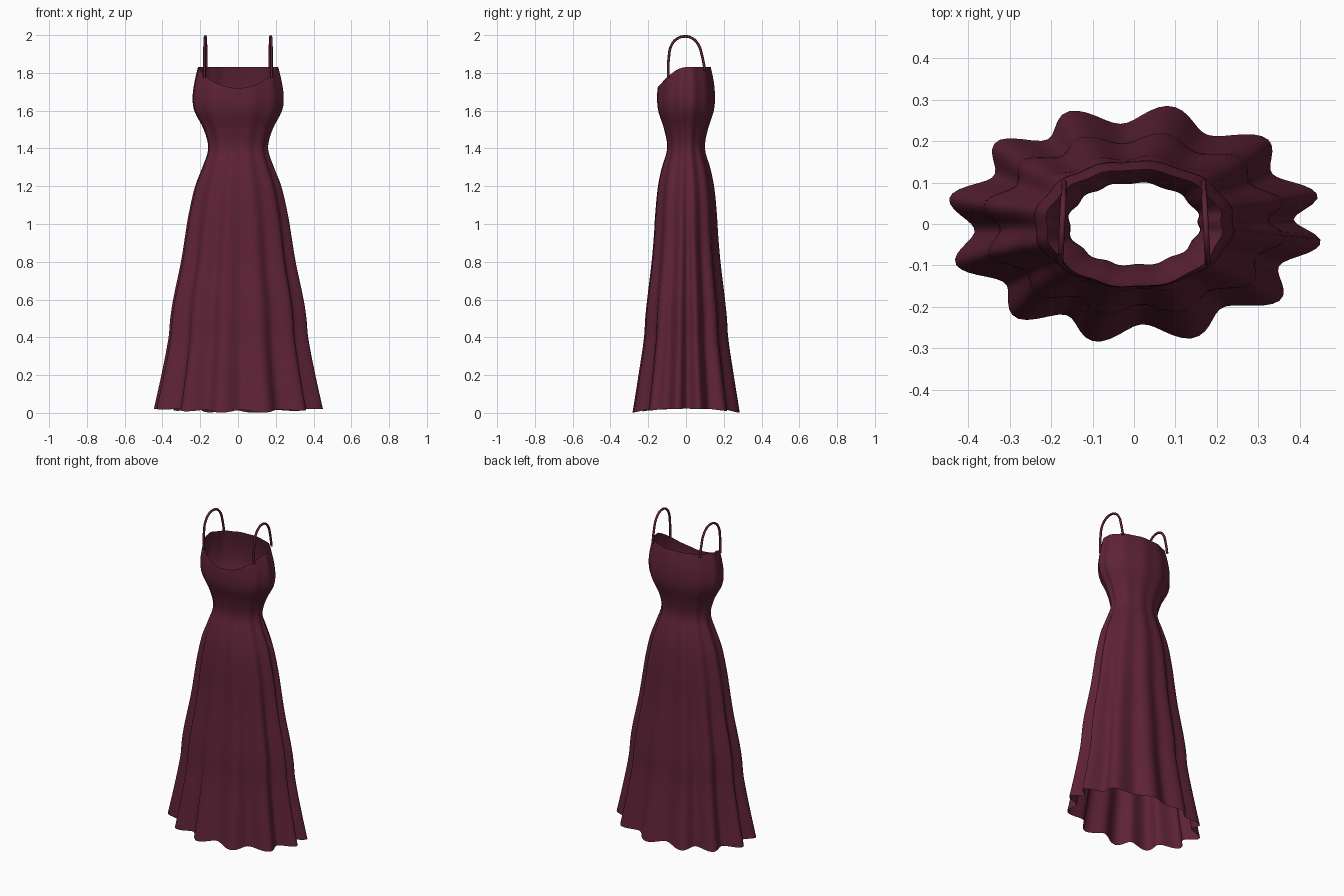
import bpy, bmesh, math
from mathutils import Vector

cube = bpy.data.objects.get("Cube")
if cube:
    bpy.data.objects.remove(cube, do_unlink=True)

wine = bpy.data.materials.new("wine fabric")
wine.use_nodes = True
COLOUR = (0.11, 0.016, 0.037, 1)
wine.diffuse_color = COLOUR
wine.node_tree.nodes["Principled BSDF"].inputs["Base Color"].default_value = COLOUR

# Silhouette: height, half width, half depth, fold strength
PROFILE = [
    (0.0, 0.425, 0.267, 0.085), (0.2, 0.385, 0.238, 0.08),
    (0.4, 0.352, 0.212, 0.07), (0.5, 0.345, 0.207, 0.065),
    (0.6, 0.332, 0.198, 0.06), (0.8, 0.293, 0.176, 0.055),
    (0.95, 0.272, 0.165, 0.045), (1.05, 0.257, 0.16, 0.04),
    (1.2, 0.224, 0.146, 0.035), (1.3, 0.187, 0.126, 0.03),
    (1.4, 0.157, 0.099, 0.025), (1.5, 0.181, 0.115, 0.02),
    (1.6, 0.232, 0.147, 0.015), (1.67, 0.241, 0.153, 0.015),
    (1.75, 0.231, 0.147, 0.015), (1.83, 0.212, 0.131, 0.015),
]
# Directions of the fold crests, in degrees
CRESTS = [14, 46, 79, 110, 136, 167, 200, 232, 258, 288, 320, 351, 374]
COLUMNS, ROWS = 144, 72
WAIST = 1.4


def section(z):
    """Smoothly interpolated width, depth and fold strength at a height."""
    i = 0
    while i < len(PROFILE) - 2 and z > PROFILE[i + 1][0]:
        i += 1
    pts = [Vector(PROFILE[min(max(k, 0), len(PROFILE) - 1)]) for k in range(i - 1, i + 3)]
    a, b, c, d = pts
    span = c[0] - b[0]
    u = min(max((z - b[0]) / span, 0), 1)
    m0 = (c - a) * (span / (c[0] - a[0]))
    m1 = (d - b) * (span / (d[0] - b[0]))
    p = (b * (2*u**3 - 3*u**2 + 1) + m0 * (u**3 - 2*u**2 + u)
         + c * (3*u**2 - 2*u**3) + m1 * (u**3 - u**2))
    return p[1], p[2], p[3]


def fold(angle):
    """1 on a crest, -1 in the valley between two crests."""
    deg = math.degrees(angle)
    if deg < CRESTS[0]:
        deg += 360
    for lo, hi in zip(CRESTS, CRESTS[1:]):
        if lo <= deg <= hi:
            return math.cos(math.tau * (deg - lo) / (hi - lo))
    return 0


def dress_point(angle, height):
    c, s = math.cos(angle), math.sin(angle)
    f = fold(angle)
    # Scooped front neckline and gently waving hem
    if height > WAIST:
        top = 1.83 - 0.11 * min(s, 0) ** 2
        z = WAIST + (height - WAIST) * (top - WAIST) / (1.83 - WAIST)
    else:
        hem = 0.008 + 0.014 * c * c - 0.008 * f * s * s
        z = hem + height * (WAIST - hem) / WAIST
    width, depth, strength = section(z)
    r = 1 + strength * f
    return width * r * c, depth * r * s, z


# Dress body: one open cloth surface
bm = bmesh.new()
rings = [[bm.verts.new(dress_point(math.tau * i / COLUMNS, 1.83 * j / ROWS))
          for i in range(COLUMNS)] for j in range(ROWS + 1)]
for low, high in zip(rings, rings[1:]):
    for i in range(COLUMNS):
        k = (i + 1) % COLUMNS
        bm.faces.new((low[i], low[k], high[k], high[i])).smooth = True
mesh = bpy.data.meshes.new("dress_body")
bm.to_mesh(mesh)
bm.free()
mesh.materials.append(wine)
bpy.context.collection.objects.link(bpy.data.objects.new("dress_body", mesh))

# Shoulder straps: thin arched cords from neckline to back edge
ARCH = [(-0.094, 1.775), (-0.092, 1.87), (-0.075, 1.95), (-0.04, 1.985), (-0.008, 1.993),
        (0.03, 1.985), (0.065, 1.95), (0.085, 1.89), (0.1, 1.815)]
for name, side in (("left_strap", 1), ("right_strap", -1)):
    curve = bpy.data.curves.new(name, "CURVE")
    curve.dimensions = "3D"
    curve.bevel_depth = 0.007
    curve.bevel_resolution = 2
    curve.use_fill_caps = True
    spline = curve.splines.new("BEZIER")
    spline.bezier_points.add(len(ARCH) - 1)
    for point, (y, z) in zip(spline.bezier_points, ARCH):
        point.co = (side * (0.173 - 0.05 * y), y, z)
        point.handle_left_type = point.handle_right_type = "AUTO"
    curve.materials.append(wine)
    bpy.context.collection.objects.link(bpy.data.objects.new(name, curve))
